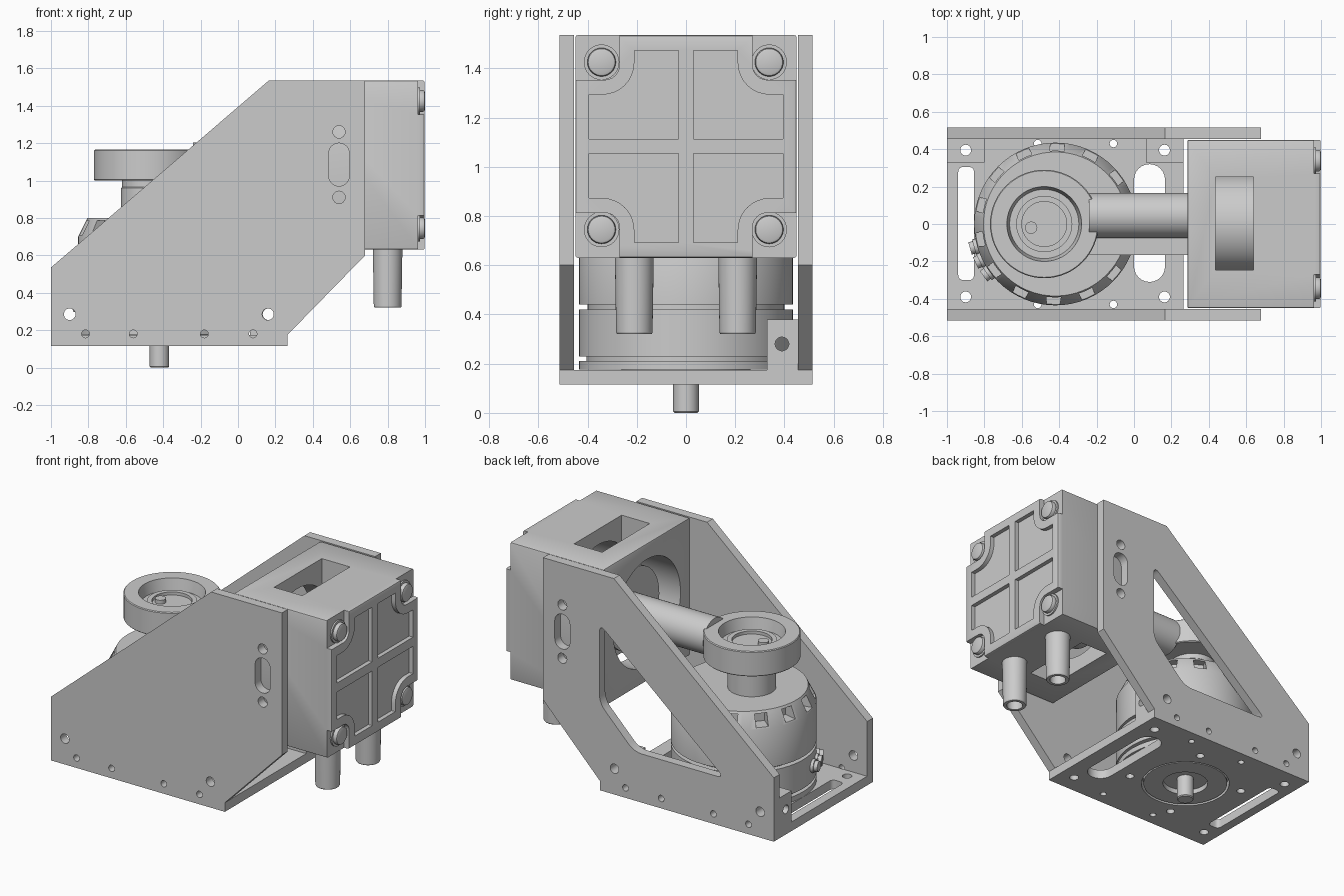
import bpy, bmesh
from math import sin, cos, pi, radians
from mathutils import Vector, Matrix

if "Cube" in bpy.data.objects:
    bpy.data.objects.remove(bpy.data.objects["Cube"])


def finish(name, bm):
    bmesh.ops.remove_doubles(bm, verts=bm.verts, dist=1e-5)
    bmesh.ops.recalc_face_normals(bm, faces=bm.faces)
    me = bpy.data.meshes.new(name)
    bm.to_mesh(me)
    bm.free()
    ob = bpy.data.objects.new(name, me)
    bpy.context.collection.objects.link(ob)
    return ob


def prism(name, pts, axis, a, b):
    """Extrude a 2D outline along an axis from a to b."""
    place = {'x': lambda u, v: (a, u, v), 'y': lambda u, v: (u, a, v), 'z': lambda u, v: (u, v, a)}[axis]
    bm = bmesh.new()
    f = bm.faces.new([bm.verts.new(place(*p)) for p in pts])
    ext = bmesh.ops.extrude_face_region(bm, geom=[f])
    d = Vector([(b - a) * (axis == k) for k in 'xyz'])
    bmesh.ops.translate(bm, verts=[v for v in ext['geom'] if isinstance(v, bmesh.types.BMVert)], vec=d)
    return finish(name, bm)


def lathe(name, prof, x, y=0, n=64):
    """Revolve an (r, z) profile about a vertical axis."""
    bm = bmesh.new()
    vs = [bm.verts.new((x + r, y, z)) for r, z in prof]
    es = [bm.edges.new(p) for p in zip(vs, vs[1:])]
    bmesh.ops.spin(bm, geom=vs + es, cent=(x, y, 0), axis=(0, 0, 1), angle=2 * pi, steps=n)
    return finish(name, bm)


def rect(u0, u1, v0, v1):
    return [(u0, v0), (u1, v0), (u1, v1), (u0, v1)]


def circle(u, v, r, n=24):
    return [(u + r * cos(2 * pi * i / n), v + r * sin(2 * pi * i / n)) for i in range(n)]


def rounded(pts, r, n=6):
    """Round every corner of an outline with a quadratic curve."""
    out = []
    for i, p in enumerate(pts):
        p = Vector(p)
        a, b = Vector(pts[i - 1]), Vector(pts[(i + 1) % len(pts)])
        a, b = p + (a - p).normalized() * r, p + (b - p).normalized() * r
        out += [tuple(a * (1 - t) ** 2 + p * 2 * t * (1 - t) + b * t * t) for t in [k / n for k in range(n + 1)]]
    return out


def slot(u, v0, v1, r, n=12):
    """Upright stadium outline."""
    top = [(u + r * cos(pi * i / n), v1 - r + r * sin(pi * i / n)) for i in range(n + 1)]
    return top + [(2 * u - p, v0 + v1 - q) for p, q in top]


def bake(ob):
    me = bpy.data.meshes.new_from_object(ob.evaluated_get(bpy.context.evaluated_depsgraph_get()))
    ob.modifiers.clear()
    ob.data = me


def cut(ob, cutters):
    for c in cutters:
        m = ob.modifiers.new('cut', 'BOOLEAN')
        m.operation, m.solver, m.object = 'DIFFERENCE', 'EXACT', c
        c.hide_render = True
    bake(ob)
    for c in cutters:
        bpy.data.objects.remove(c)


def bevel(ob, w):
    m = ob.modifiers.new('bevel', 'BEVEL')
    m.width, m.segments = w, 2
    bake(ob)


MX, HX, AZ = -0.42, -0.48, 1.083   # motor axis, eye axis, bore height

# Side plates; the rear one has a large window
outline = [(-1, .115), (.265, .115), (.265, .175), (.68, .6), (.68, 1.535), (.165, 1.535), (-1, .535)]
for name, y0 in (('front_side_plate', -.515), ('rear_side_plate', .455)):
    plate = prism(name, outline, 'y', y0, y0 + .06)
    a, b = y0 - .05, y0 + .11
    tools = [prism('c', slot(.54, .97, 1.2, .055), 'y', a, b)]
    tools += [prism('c', circle(x, z, r), 'y', a, b) for x, z, r in (
        (.54, 1.26, .033), (.54, .91, .033), (-.9, .285, .031), (.16, .285, .031),
        (-.815, .18, .021), (-.56, .18, .021), (-.18, .18, .021), (.08, .18, .021))]
    if y0 > 0:
        win = [(.27, 1.21), (.27, .69), (.018, .435), (-.64, .435)]
        tools.append(prism('c', rounded(win, .06), 'y', a, b))
    cut(plate, tools)

# Base plate with slots, motor opening and bolt holes
base = prism('base_plate', rect(-1, .265, -.455, .455), 'z', .115, .175)
tools = [prism('c', rounded(rect(-.94, -.855, -.3, .305), .03), 'z', 0, .3),
         prism('c', slot(.083, -.31, .32, .083), 'z', 0, .3),
         prism('c', circle(MX, 0, .275, 64), 'z', 0, .3)]
tools += [prism('c', circle(x, y, .029), 'z', 0, .3) for x in (-.9, .163) for y in (-.39, .395)]
tools += [prism('c', circle(MX + .36 * cos(radians(65 + 90 * k)), .36 * sin(radians(65 + 90 * k)), .026), 'z', 0, .3)
          for k in range(4)]
tools += [prism('c', circle(x, s * .43, .02), 'z', 0, .3) for x in (-.515, -.11) for s in (-1, 1)]
cut(base, tools)

# Drilled corner blocks along the rear plate
for name, x in (('left_corner_block', -.9), ('right_corner_block', .163)):
    block = prism(name, rect(x - .1, x + .102, .33, .455), 'z', .175, .38)
    cut(block, [prism('c', circle(x, .395, .029), 'z', .1, .5),
                prism('c', circle(x, .285, .031), 'y', .2, .6),
                prism('c', circle(.39, .28, .028), 'x', x - .2, x + .2)])

# Upright motor with a vented conical rim
motor = lathe('motor_body', [
    (0, .15), (.14, .15), (.14, .118), (.262, .118), (.262, .176), (.435, .176), (.435, .21), (.405, .21),
    (.405, .23), (.435, .23), (.435, .42), (.4, .42), (.4, .44), (.435, .44), (.435, .7), (.385, .8), (0, .8)], MX)
vents = []
for k in range(14):
    v = prism('c', rect(.34, .5, -.038, .038), 'z', .71, .785)
    v.data.transform(Matrix.Translation((MX, 0, 0)) @ Matrix.Rotation(2 * pi * k / 14 + .2, 4, 'Z'))
    vents.append(v)
cut(motor, vents)
lathe('motor_shaft', [(0, 0), (.047, 0), (.052, .006), (.052, .16), (0, .16)], MX, n=32)

# Wire sockets on the motor's left side
for k in range(3):
    ang = radians(196 + 10 * k)
    ferrule = prism('wire_socket_%d' % (k + 1), circle(0, 0, .034, 16), 'x', .38, .475)
    collar = prism('wire_socket_collar_%d' % (k + 1), circle(0, 0, .043, 16), 'x', .38, .452)
    for o in (ferrule, collar):
        o.data.transform(Matrix.Translation((MX, 0, .33)) @ Matrix.Rotation(ang, 4, 'Z'))

# Eye wheel on its hub, with an off-centre pin
lathe('eye_wheel', [(0, .79), (.145, .79), (.145, .96), (.14, .965), (.14, 1), (.285, 1), (.29, 1.005), (.29, 1.16),
                    (.285, 1.165), (.2, 1.165), (.185, 1.09), (.15, 1.09), (.15, 1.11), (.12, 1.11), (.12, 1.09),
                    (0, 1.09)], HX)
lathe('eye_pin', [(0, 1.08), (.033, 1.08), (.033, 1.115), (0, 1.115)], HX - .07, -.02, 20)

# Connecting rod from eye to housing
prism('connecting_rod', circle(.045, AZ, .12, 40), 'x', -.24, .45)
prism('rod_flange', rect(-.165, .1, AZ - .045, AZ - .01), 'x', -.24, .45)
prism('piston_drum', circle(0, AZ, .265, 64), 'x', .38, .955)

# Housing: bored, windowed, with pocketed end face and notched corners
housing = prism('housing', rect(-.45, .45, .63, 1.535), 'x', .285, .998)
bevel(housing, .01)
tools = [prism('c', circle(0, AZ, .35, 64), 'x', .2, .94),
         prism('c', rect(.435, .64, -.245, .25), 'z', .5, 1.7)]
arc = [(.34 + .13 * cos(t), .34 + .13 * sin(t)) for t in [pi * (1.5 - .5 * i / 8) for i in range(9)]]
pocket = [(.03, .03), (.395, .03), (.395, .21)] + arc + [(.21, .39), (.03, .39)]
notch = [(.55, .27), (.55, .55), (.27, .55)] + [(.33 + .06 * cos(t), .33 + .06 * sin(t))
                                             for t in [pi * (1 + .5 * i / 6) for i in range(7)]]
for sy in (-1, 1):
    for sz in (-1, 1):
        q = lambda pts: [(sy * u, AZ + sz * v) for u, v in pts]
        tools += [prism('c', q(pocket), 'x', .97, 1.1), prism('c', q(notch), 'x', .962, 1.1)]
cut(housing, tools)

# Corner bolts with washers
for i, (y, z) in enumerate((y, z) for y in (-.343, .338) for z in (.745, 1.425)):
    prism('washer_%d' % (i + 1), circle(y, z, .072, 32), 'x', .95, .972)
    bolt = prism('corner_bolt_%d' % (i + 1), circle(y, z, .058, 32), 'x', .95, 1.0)
    bevel(bolt, .012)

# Hollow hose stubs below the housing
for name, y in (('front_hose_stub', -.21), ('rear_hose_stub', .21)):
    lathe(name, [(0, .45), (.05, .45), (.05, .32), (.07, .32), (.074, .327), (.079, .64), (0, .64)], .8, y, 40)

# Smooth curved surfaces, keep edges crisp
bpy.ops.object.select_all(action='SELECT')
bpy.context.view_layer.objects.active = motor
bpy.ops.object.shade_smooth_by_angle(angle=radians(28))
